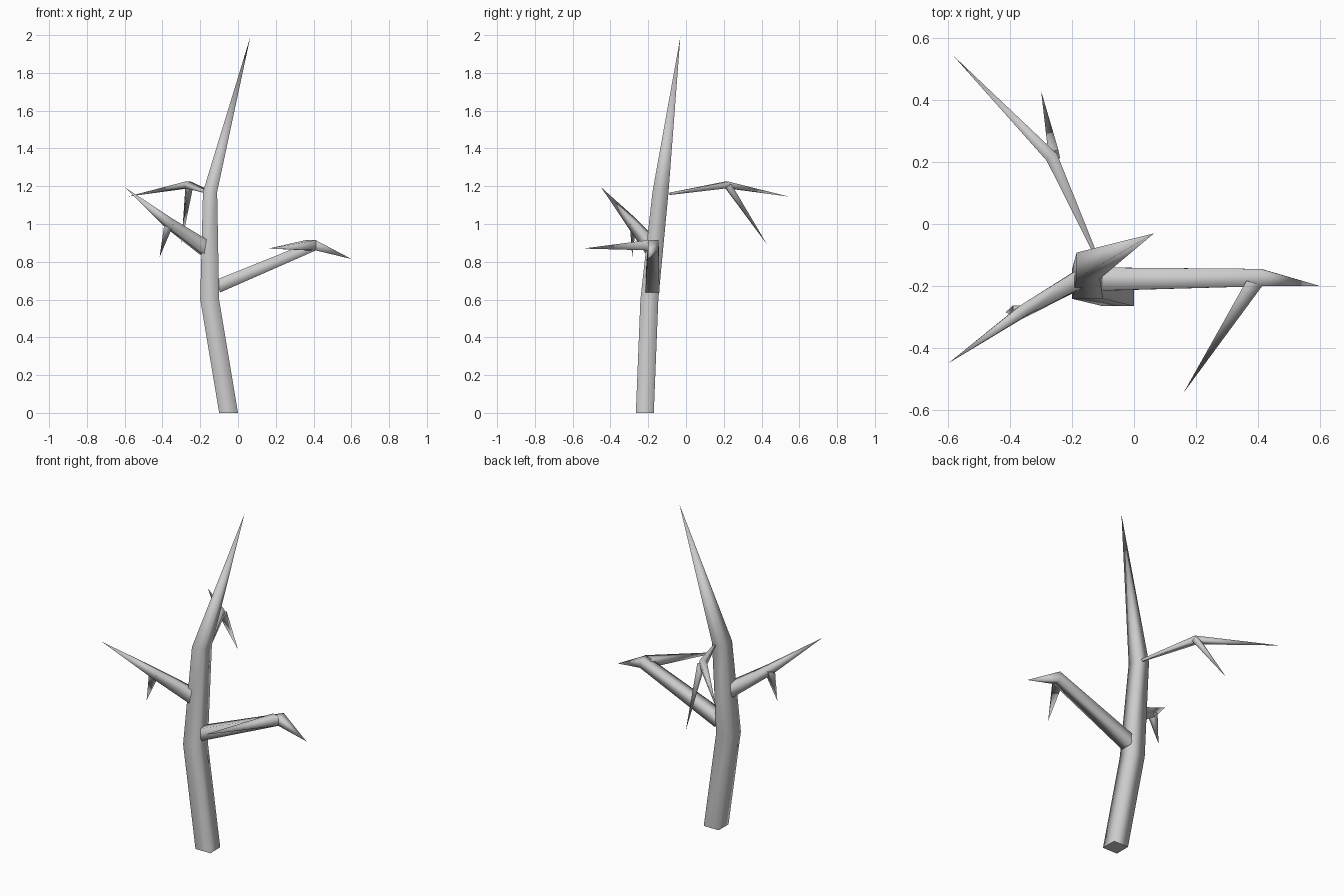
import bpy, bmesh
from mathutils import Vector

if "Cube" in bpy.data.objects:
    bpy.data.objects.remove(bpy.data.objects["Cube"])

UP = Vector((0, 0, 1))


def limb(name, rings, tip):
    """Loft four-sided rings (centre, facing direction, width, height) to a point."""
    bm = bmesh.new()
    loops = []
    for centre, facing, w, h in rings:
        c, d = Vector(centre), Vector(facing).normalized()
        side = Vector((1, 0, 0)) if abs(d.z) > 0.95 else d.cross(UP).normalized()
        if abs(d.z) > 0.95:
            d = UP
            up = Vector((0, 1, 0))
        else:
            up = side.cross(d)
        loops.append([bm.verts.new(c + side * (w / 2 * a) + up * (h / 2 * b))
                      for a, b in ((-1, -1), (1, -1), (1, 1), (-1, 1))])
    bm.faces.new(loops[0][::-1])
    for lo, hi in zip(loops, loops[1:]):
        for i in range(4):
            j = (i + 1) % 4
            bm.faces.new((lo[i], lo[j], hi[j], hi[i]))
    end = bm.verts.new(tip)
    for i in range(4):
        bm.faces.new((loops[-1][i], loops[-1][(i + 1) % 4], end))
    bmesh.ops.recalc_face_normals(bm, faces=bm.faces)
    for f in bm.faces:
        f.smooth = len(loops) > 0
    me = bpy.data.meshes.new(name)
    bm.to_mesh(me)
    bm.free()
    ob = bpy.data.objects.new(name, me)
    bpy.context.collection.objects.link(ob)
    # crisp cut at the base, smooth bark along the limb
    me.polygons[0].use_smooth = False
    return ob


# Trunk
limb("trunk", [((-0.05, -0.218, 0), UP, 0.10, 0.095),
               ((-0.15, -0.194, 0.60), UP, 0.10, 0.095),
               ((-0.148, -0.135, 1.17), UP, 0.075, 0.085)],
     (0.065, -0.03, 1.99))

# Right branch with forward twig
limb("right_branch", [((-0.108, -0.178, 0.67), (1, 0, 0.43), 0.075, 0.07),
                      ((0.41, -0.173, 0.888), (1, 0, 0.05), 0.056, 0.056)],
     (0.60, -0.20, 0.815))
limb("right_twig", [((0.39, -0.19, 0.888), (-0.25, -1, 0), 0.055, 0.055)],
     (0.16, -0.545, 0.87))

# Left branch with hanging twig
limb("left_branch", [((-0.17, -0.175, 0.87), (-0.19, -0.11, 0.14), 0.06, 0.075),
                     ((-0.365, -0.285, 1.005), (-0.23, -0.17, 0.19), 0.038, 0.05)],
     (-0.60, -0.45, 1.195))
limb("left_twig", [((-0.365, -0.28, 1.0), UP, 0.05, 0.035)],
     (-0.415, -0.285, 0.825))

# Back branch, thin at the trunk, with hanging twig
limb("back_branch", [((-0.13, -0.085, 1.16), (-0.14, 0.3, 0.05), 0.012, 0.012),
                     ((-0.265, 0.215, 1.207), (-0.22, 0.33, 0), 0.04, 0.034)],
     (-0.585, 0.545, 1.145))
limb("back_twig", [((-0.258, 0.222, 1.203), (-0.04, 0.2, -0.28), 0.034, 0.034)],
     (-0.30, 0.43, 0.89))
